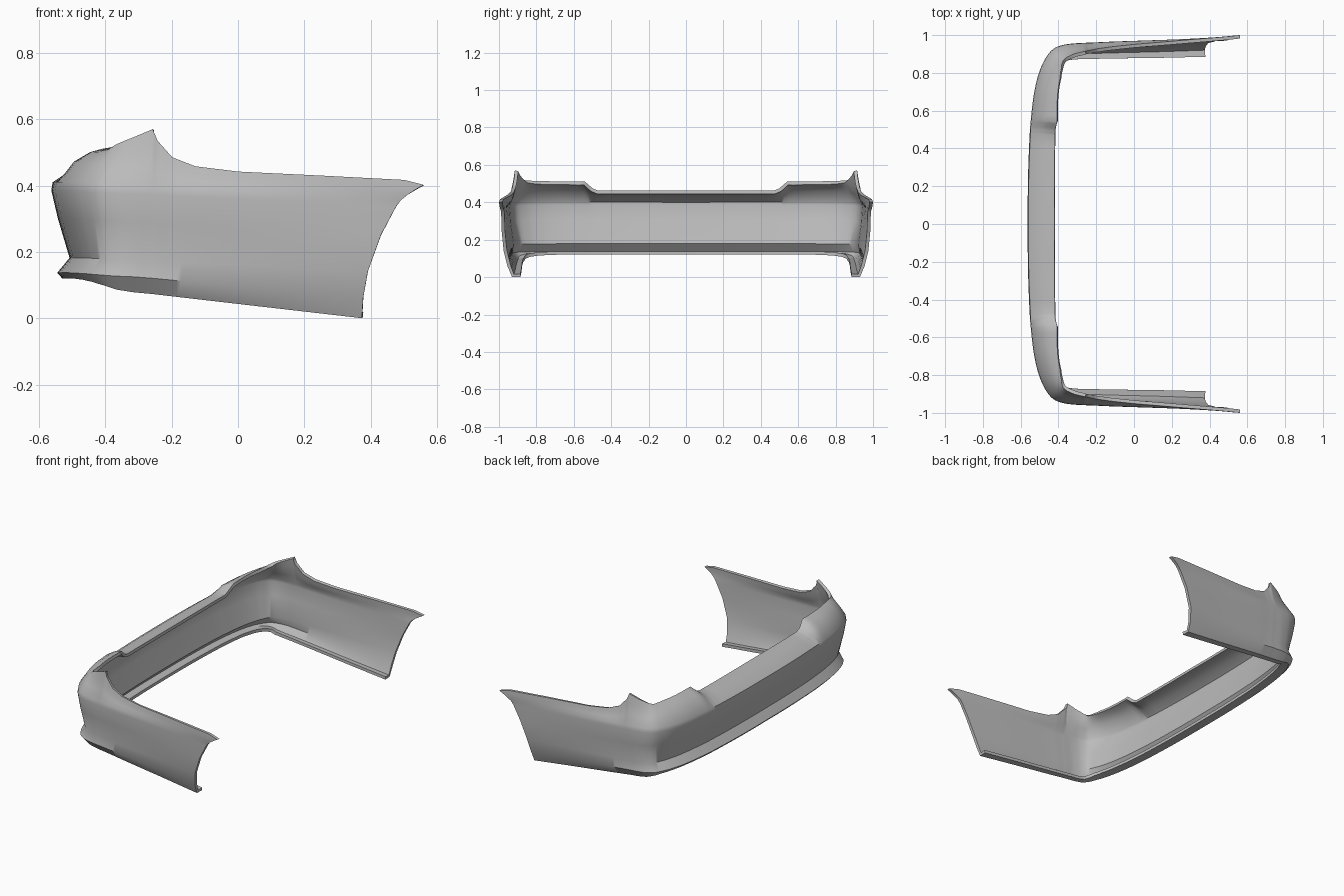
import bpy
import math
from mathutils import Vector

cube = bpy.data.objects.get("Cube")
if cube:
    bpy.data.objects.remove(cube, do_unlink=True)

# Belt outline from the middle of the back wall round to the arm end:
# x, y, blend from back profile to arm profile, inset and height of top edge
STATIONS = [
    (-.563, 0, 0, .143, .462), (-.561, .25, 0, .141, .462),
    (-.552, .48, 0, .134, .463), (-.55, .51, 0, .133, .475),
    (-.546, .555, 0, .14, .51), (-.528, .7, 0, .125, .512),
    (-.5, .81, .1, .115, .513), (-.47, .875, .25, .1, .515),
    (-.43, .925, .5, .085, .517), (-.38, .947, .8, .07, .527),
    (-.32, .956, 1, .055, .546), (-.26, .96, 1, .045, .57),
    (-.245, .961, 1, .043, .535), (-.2, .963, 1, .036, .485),
    (-.13, .967, 1, .03, .458), (0, .973, 1, .022, .442),
    (.25, .984, 1, .012, .43), (.5, .997, 1, .004, .417),
    (.56, 1, 1, 0, .402),
]
# Cross-sections as (inset, height): flange, lip, groove, body, belt
BACK = [(.088, .12), (.033, .12), (.018, .137), (.055, .182),
        (.02, .3), (0, .385), (.004, .41)]
ARM_START = [(.085, .078), (.05, .078), (.012, .125), (.022, .175),
             (.006, .29), (0, .375), (.003, .4)]
ARM_END = [(.115, 0), (.07, 0), (.045, .06), (.025, .14),
           (.014, .25), (.012, .335), (.01, .355)]
# Shoulder between belt and top edge, as fractions of inset and height
SHOULDER_BACK = [(.35, .62), (.7, .9), (1, 1)]
SHOULDER_ARM = [(.5, .35), (.8, .7), (1, 1)]
# Where each row stops at the wheel-arch cut
ARCH_X = [.37, .37, .375, .39, .43, .475, .49, .51, .535, .56]
ARM_X = -.26
STEPS = 4


def mix(a, b, t):
    return a + (b - a) * t


def mix_pairs(p, q, t):
    return [(mix(a[0], b[0], t), mix(a[1], b[1], t)) for a, b in zip(p, q)]


def tangent(i):
    """Direction of the outline at a station; mirrored at the middle."""
    if i == 0:
        return Vector((0, 1))
    a = Vector(STATIONS[i - 1][:2])
    p = Vector(STATIONS[i][:2])
    if i == len(STATIONS) - 1:
        return (p - a).normalized()
    b = Vector(STATIONS[i + 1][:2])
    return ((p - a).normalized() + (b - p).normalized()).normalized()


def outline():
    """Smooth outline points with direction, blend and top-edge values."""
    for i in range(len(STATIONS) - 1):
        s, e = STATIONS[i], STATIONS[i + 1]
        p, q = Vector(s[:2]), Vector(e[:2])
        length = (q - p).length
        m, n = tangent(i) * length, tangent(i + 1) * length
        last = i == len(STATIONS) - 2
        for k in range(STEPS + last):
            t = k / STEPS
            h = t * t * (3 - 2 * t)
            point = p.lerp(q, h) + m * t * (1 - t) ** 2 - n * t * t * (1 - t)
            direction = tangent(i).lerp(tangent(i + 1), t).normalized()
            yield point, direction, [mix(a, b, t) for a, b in zip(s[2:], e[2:])]


def section(point, direction, blend, top_inset, top_z):
    """Vertices of one cross-section, bottom flange to top edge."""
    along = min(1, max(0, (point.x + .32) / .88))
    rows = mix_pairs(BACK, mix_pairs(ARM_START, ARM_END, along), blend)
    d, z = rows[-1]
    for fd, fz in mix_pairs(SHOULDER_BACK, SHOULDER_ARM, blend):
        rows.append((mix(d, top_inset, fd), mix(z, top_z, fz)))
    inward = Vector((direction.y, -direction.x))
    verts = []
    for (d, z), end_x in zip(rows, ARCH_X):
        x, y = point + inward * d
        if point.x > ARM_X:
            # squeeze the arm so that its end follows the wheel arch
            x += (point.x - ARM_X) * ((end_x - ARM_X) / (.56 - ARM_X) - 1)
        verts.append((x, max(y, 0), z))
    return verts


# Half shell lofted through the sections
sections = [section(p, d, *values) for p, d, values in outline()]
n = len(ARCH_X)
verts = [v for s in sections for v in s]
faces = [(i * n + r, i * n + r + 1, (i + 1) * n + r + 1, (i + 1) * n + r)
         for i in range(len(sections) - 1) for r in range(n - 1)]
mesh = bpy.data.meshes.new("bumper_shell")
mesh.from_pydata(verts, [], faces)
shell = bpy.data.objects.new("bumper_shell", mesh)
bpy.context.collection.objects.link(shell)

# Plain grey plastic
grey = bpy.data.materials.new("plain_grey")
grey.use_nodes = True
colour = (.5, .5, .5, 1)
grey.diffuse_color = colour
grey.node_tree.nodes["Principled BSDF"].inputs["Base Color"].default_value = colour
mesh.materials.append(grey)

# Mirror to the other side and give the wall its thickness
mirror = shell.modifiers.new("mirror", "MIRROR")
mirror.use_axis = (False, True, False)
wall = shell.modifiers.new("wall", "SOLIDIFY")
wall.thickness = .018
wall.offset = -1
bpy.ops.object.select_all(action="DESELECT")
shell.select_set(True)
bpy.context.view_layer.objects.active = shell
for name in ("mirror", "wall"):
    bpy.ops.object.modifier_apply(modifier=name)
bpy.ops.object.shade_smooth_by_angle(angle=math.radians(40))
